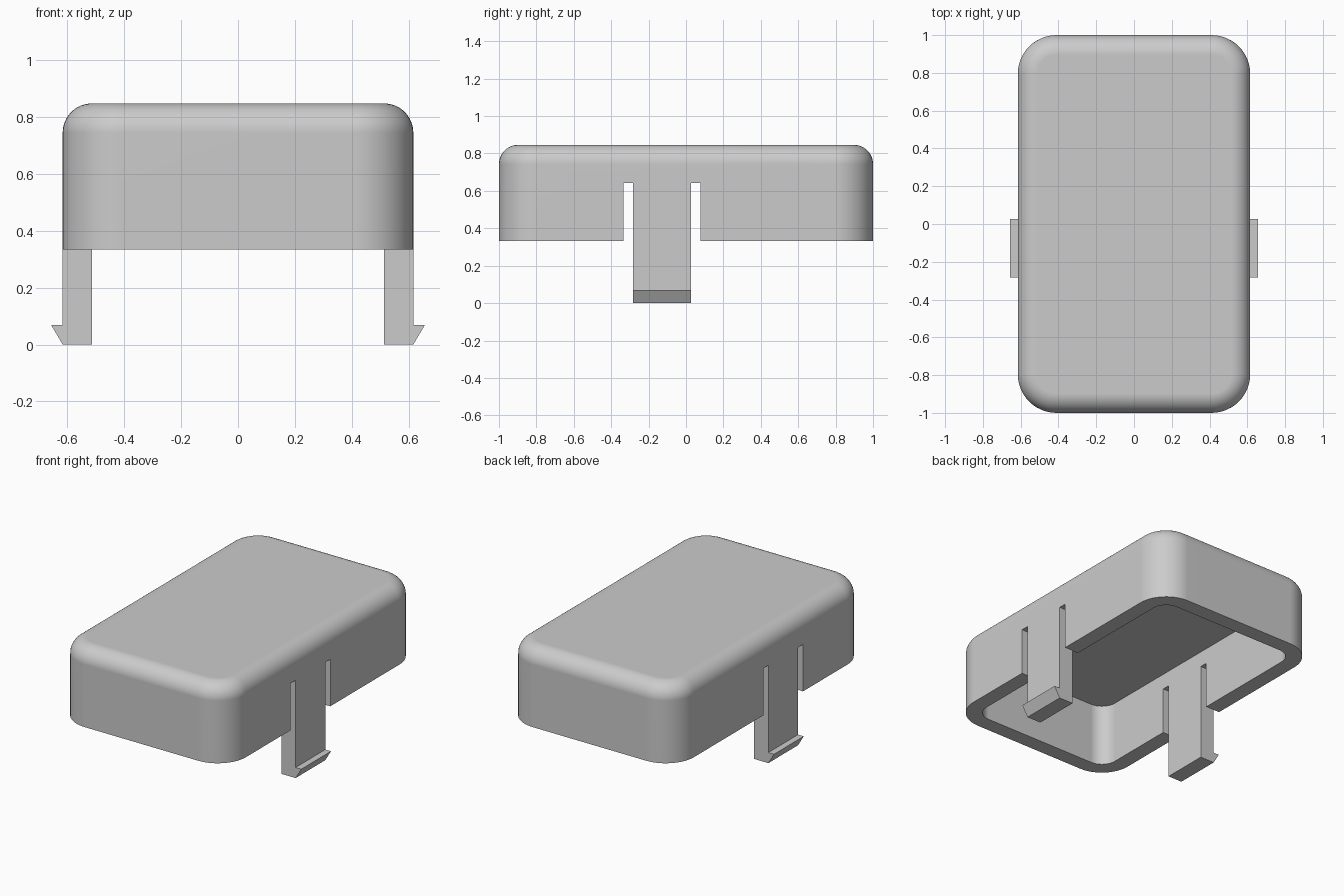
import bpy
import bmesh
from math import sin, cos, pi

cube = bpy.data.objects.get("Cube")
if cube:
    bpy.data.objects.remove(cube)

U = 2 / 39                         # design unit: the cover is 39 units long
HALF_X, HALF_Y = 12 * U, 19.5 * U  # outer footprint
BOTTOM, CEILING, TOP = 6.5 * U, 14.5 * U, 16.5 * U
CORNER, FILLET, WALL = 4 * U, 2 * U, 2 * U
SLOT_TOP = 12.5 * U
CLIP_Y = (-5.5 * U, 0.5 * U)       # clip extent along y
SLOT_WIDTH = U
BARB_OUT, BARB_TOP = 0.8 * U, 1.35 * U
STEPS = 12

plastic = bpy.data.materials.new("grey plastic")
plastic.use_nodes = True
grey = (0.6, 0.6, 0.6, 1)
plastic.diffuse_color = grey
plastic.node_tree.nodes["Principled BSDF"].inputs["Base Color"].default_value = grey


def finish(bm, name):
    bmesh.ops.recalc_face_normals(bm, faces=bm.faces)
    mesh = bpy.data.meshes.new(name)
    bm.to_mesh(mesh)
    bm.free()
    mesh.materials.append(plastic)
    obj = bpy.data.objects.new(name, mesh)
    bpy.context.collection.objects.link(obj)
    return obj


def rounded_ring(bm, inset, z):
    """Rounded rectangle of vertices, shrunk evenly by inset."""
    radius = CORNER - inset
    ring = []
    for quarter, (sx, sy) in enumerate([(1, 1), (-1, 1), (-1, -1), (1, -1)]):
        for i in range(STEPS + 1):
            a = (quarter + i / STEPS) * pi / 2
            ring.append(bm.verts.new((sx * (HALF_X - CORNER) + radius * cos(a),
                                      sy * (HALF_Y - CORNER) + radius * sin(a), z)))
    return ring


def extruded_y(profile, y0, y1, name):
    """Prism with an x-z profile, running from y0 to y1."""
    bm = bmesh.new()
    near, far = [[bm.verts.new((x, y, z)) for x, z in profile] for y in (y0, y1)]
    bm.faces.new(near)
    bm.faces.new(far)
    for i in range(len(profile)):
        j = (i + 1) % len(profile)
        bm.faces.new((near[i], near[j], far[j], far[i]))
    return finish(bm, name)


# Hollow cover: ceiling, inner wall, rim, outer wall, rounded top edge
bm = bmesh.new()
sections = [(WALL, CEILING), (WALL, BOTTOM), (0, BOTTOM)]
for i in range(STEPS + 1):
    a = i / STEPS * pi / 2
    sections.append((FILLET * (1 - cos(a)), TOP - FILLET + FILLET * sin(a)))
rings = [rounded_ring(bm, inset, z) for inset, z in sections]
for lower, upper in zip(rings, rings[1:]):
    for i in range(len(lower)):
        j = (i + 1) % len(lower)
        bm.faces.new((lower[i], lower[j], upper[j], upper[i]))
bm.faces.new(rings[0])
bm.faces.new(rings[-1])
cover = finish(bm, "cover")

# Notch through both side walls, leaving a slot on each side of the clips
bpy.context.view_layer.objects.active = cover
for side in (1, -1):
    x0, x1 = side * (HALF_X - 2 * WALL), side * (HALF_X + WALL)
    cutter = extruded_y([(x0, 0), (x1, 0), (x1, SLOT_TOP), (x0, SLOT_TOP)],
                        CLIP_Y[0] - SLOT_WIDTH, CLIP_Y[1] + SLOT_WIDTH, "notch_cutter")
    cutter.hide_render = True
    cut = cover.modifiers.new("notch", 'BOOLEAN')
    cut.operation = 'DIFFERENCE'
    cut.solver = 'EXACT'
    cut.object = cutter
    bpy.ops.object.modifier_apply(modifier=cut.name)
    bpy.data.objects.remove(cutter)

# Smooth rounded edges, flat large faces
bpy.ops.object.select_all(action='DESELECT')
cover.select_set(True)
bpy.ops.object.shade_smooth_by_angle(angle=pi / 6)
weighted = cover.modifiers.new("even shading", 'WEIGHTED_NORMAL')
weighted.keep_sharp = True

# Snap clips with an outward barb at the foot
for side, name in ((1, "left_clip"), (-1, "right_clip")):
    outline = [(HALF_X - WALL, 0), (HALF_X, 0), (HALF_X + BARB_OUT, BARB_TOP),
               (HALF_X, BARB_TOP), (HALF_X, SLOT_TOP), (HALF_X - WALL, SLOT_TOP)]
    extruded_y([(side * x, z) for x, z in outline], *CLIP_Y, name)
